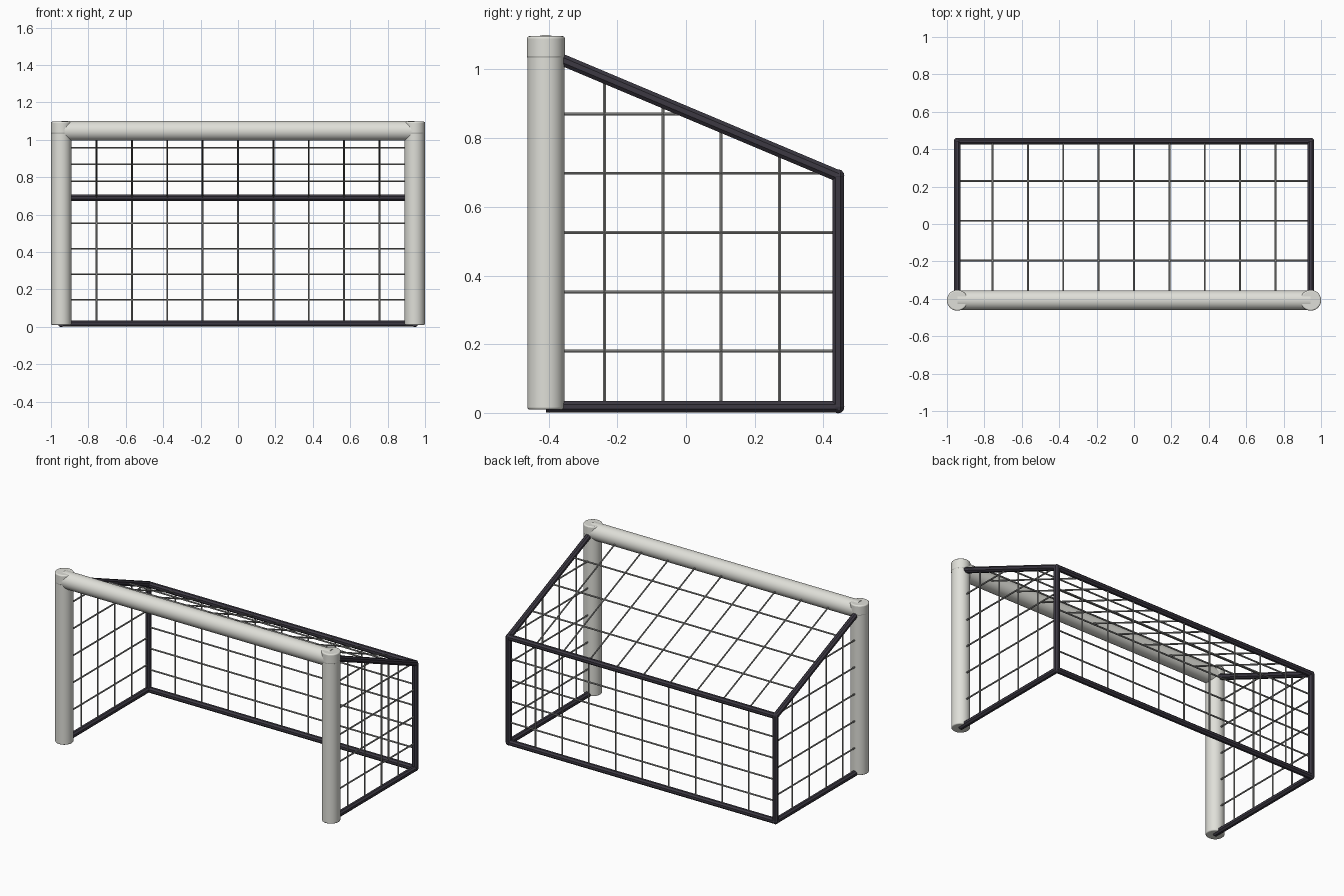
import bpy, bmesh, math
from mathutils import Vector, Matrix

if "Cube" in bpy.data.objects:
    bpy.data.objects.remove(bpy.data.objects["Cube"])

X, YF, YB = 0.945, -0.408, 0.443      # post x, front y, back y
ZB, ZM, ZT = 0.018, 0.69, 1.048       # bottom, back bar and top heights


def material(name, rgb):
    m = bpy.data.materials.new(name)
    m.diffuse_color = (*rgb, 1)
    m.use_nodes = True
    m.node_tree.nodes["Principled BSDF"].inputs["Base Color"].default_value = m.diffuse_color
    return m


WHITE = material("off_white", (0.74, 0.74, 0.69))
DARK = material("dark_frame", (0.045, 0.04, 0.055))
GREY = material("net_grey", (0.30, 0.30, 0.29))


def add_rod(bm, a, b, r, sides):
    a, b = Vector(a), Vector(b)
    d = b - a
    rot = d.to_track_quat('Z', 'Y').to_matrix().to_4x4()
    turn = Matrix.Rotation(math.pi / sides, 4, 'Z')
    bmesh.ops.create_cone(bm, cap_ends=True, segments=sides, radius1=r, radius2=r,
                          depth=d.length,
                          matrix=Matrix.Translation((a + b) / 2) @ rot @ turn)


def finish(bm, name, mat, smooth=False, bevel=0):
    me = bpy.data.meshes.new(name)
    bm.to_mesh(me)
    bm.free()
    ob = bpy.data.objects.new(name, me)
    bpy.context.collection.objects.link(ob)
    me.materials.append(mat)
    if bevel:
        mod = ob.modifiers.new("bevel", 'BEVEL')
        mod.width, mod.segments, mod.limit_method = bevel, 3, 'ANGLE'
        mod.angle_limit = math.radians(50)
    if smooth:
        bpy.ops.object.select_all(action='DESELECT')
        ob.select_set(True)
        bpy.context.view_layer.objects.active = ob
        bpy.ops.object.shade_smooth_by_angle(angle=math.radians(35))
    return ob


def rods(name, lines, r, sides, mat, **kw):
    bm = bmesh.new()
    for a, b in lines:
        add_rod(bm, a, b, r, sides)
    return finish(bm, name, mat, **kw)


def roof_z(y):
    return ZT + (ZM - ZT) * (y - YF) / (YB - YF)


def roof_y(z):
    return YF + (z - ZT) / (ZM - ZT) * (YB - YF)


# Posts, post caps and crossbar
for side, s in (("left", -1), ("right", 1)):
    rods(side + "_post", [((s * X, YF, 0.01), (s * X, YF, 1.09))],
         0.054, 32, WHITE, smooth=True, bevel=0.006)
    rods(side + "_post_cap", [((s * X, YF, 1.032), (s * X, YF, 1.097))],
         0.0555, 32, WHITE, smooth=True, bevel=0.007)
rods("crossbar", [((-X, YF, ZT), (X, YF, ZT))], 0.053, 32, WHITE, smooth=True)

# Dark rear frame with joint balls
for side, s in (("left", -1), ("right", 1)):
    x = s * X
    rods(side + "_frame", [((x, YF, ZB), (x, YB, ZB)),
                           ((x, YB, ZB), (x, YB, ZM)),
                           ((x, YF, ZT), (x, YB, ZM))], 0.0185, 8, DARK)
    bm = bmesh.new()
    for z in (ZB, ZM):
        bmesh.ops.create_uvsphere(bm, u_segments=8, v_segments=6, radius=0.0195,
                                  matrix=Matrix.Translation((x, YB, z)) @ Matrix.Rotation(math.pi / 8, 4, 'Z'))
    finish(bm, side + "_frame_joints", DARK)
rods("back_frame_bars", [((-X, YB, z), (X, YB, z)) for z in (ZB, ZM)], 0.0185, 8, DARK)

# Nets: back panel, sloping roof panel and the two side panels
NET = dict(r=0.005, sides=6, mat=GREY, smooth=False)
xs = [-X + 2 * X * i / 10 for i in range(1, 10)]
back_z = [0.01 + 0.136 * i for i in range(1, 5)]
rods("back_net", [((x, YB, ZB), (x, YB, ZM)) for x in xs] +
     [((-X, YB, z), (X, YB, z)) for z in back_z], **NET)

roof_ys = [YF + (YB - YF) * i / 4 for i in range(1, 4)]
rods("roof_net", [((x, YF, ZT), (x, YB, ZM)) for x in xs] +
     [((-X, y, roof_z(y)), (X, y, roof_z(y))) for y in roof_ys], **NET)

side_ys = [YF + (YB - YF) * i / 5 for i in range(1, 5)]
side_zs = [0.007 + 0.1727 * i for i in range(1, 6)]
for side, s in (("left", -1), ("right", 1)):
    x = s * X
    rods(side + "_net", [((x, y, ZB), (x, y, roof_z(y))) for y in side_ys] +
         [((x, YF, z), (x, min(YB, roof_y(z)), z)) for z in side_zs], **NET)
